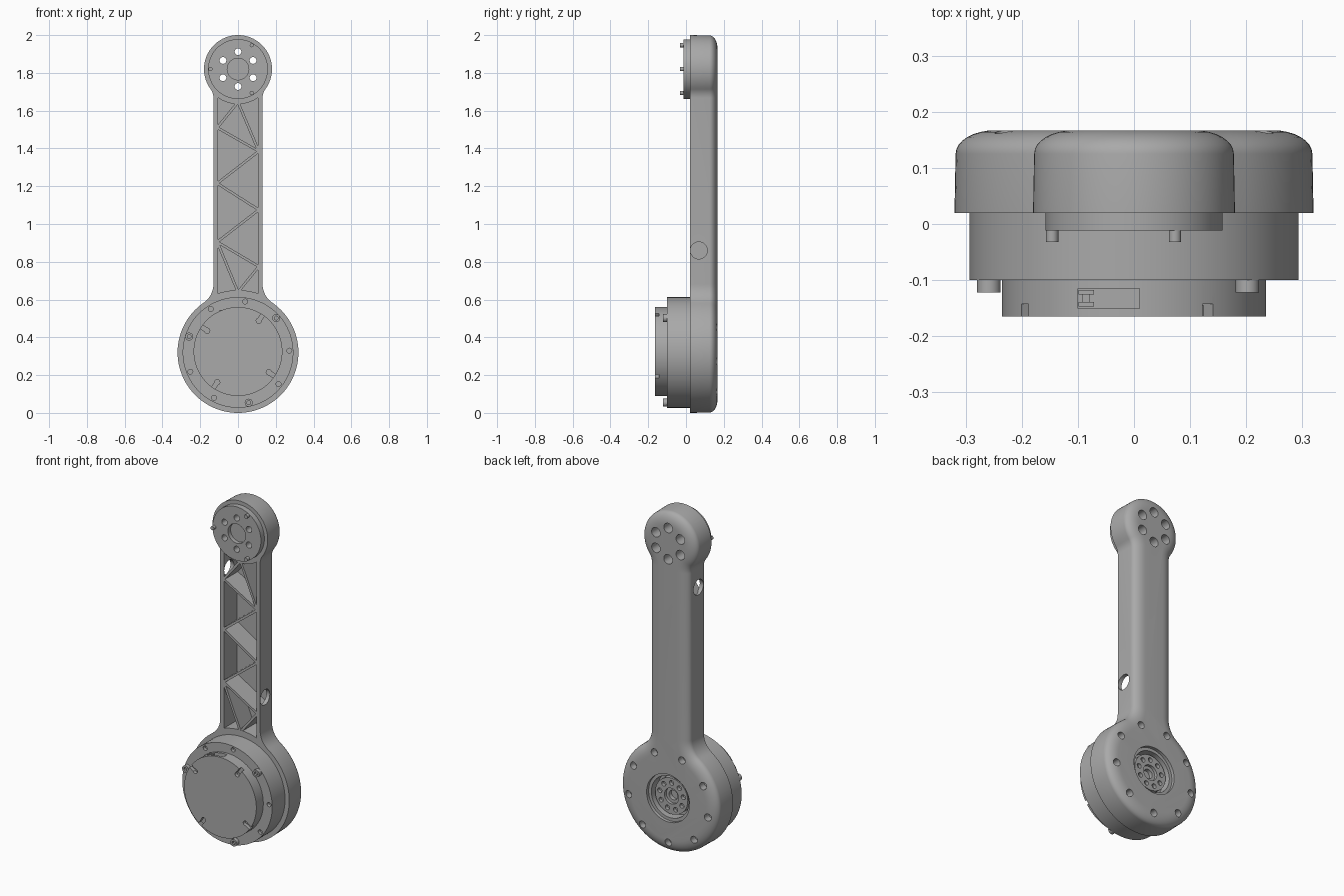
import bpy, bmesh
from math import sin, cos, pi, radians, sqrt, atan2, asin
from mathutils import Matrix, Vector

old = bpy.data.objects.get("Cube")
if old:
    bpy.data.objects.remove(old, do_unlink=True)

grey = bpy.data.materials.new("satin grey")
grey.use_nodes = True
grey.diffuse_color = (0.4, 0.4, 0.4, 1)
grey.node_tree.nodes["Principled BSDF"].inputs["Base Color"].default_value = (0.4, 0.4, 0.4, 1)

BIG, TOP = 0.32, 1.82          # centre heights of the two round ends


def finish(name, bm):
    bmesh.ops.recalc_face_normals(bm, faces=bm.faces)
    mesh = bpy.data.meshes.new(name)
    bm.to_mesh(mesh)
    bm.free()
    mesh.materials.append(grey)
    ob = bpy.data.objects.new(name, mesh)
    bpy.context.collection.objects.link(ob)
    return ob


def add_cyl(bm, x, z, r, y0, y1, seg=24):
    m = Matrix.Translation((x, (y0 + y1) / 2, z)) @ Matrix.Rotation(pi / 2, 4, 'X')
    bmesh.ops.create_cone(bm, cap_ends=True, segments=seg, radius1=r, radius2=r,
                          depth=abs(y1 - y0), matrix=m)


def add_box(bm, centre, size, turn=0):
    m = Matrix.Translation(centre) @ Matrix.Rotation(turn, 4, 'Y') @ Matrix.Diagonal((*size, 1))
    bmesh.ops.create_cube(bm, size=1, matrix=m)


def cyl(name, x, z, r, y0, y1, seg=96):
    bm = bmesh.new()
    add_cyl(bm, x, z, r, y0, y1, seg)
    return finish(name, bm)


def loft(name, rings):
    """Skin a list of (outline, y) sections and cap both ends."""
    bm = bmesh.new()
    loops = [[bm.verts.new((x, y, z)) for x, z in pts] for pts, y in rings]
    n = len(loops[0])
    for a, b in zip(loops, loops[1:]):
        for i in range(n):
            j = (i + 1) % n
            bm.faces.new((a[i], a[j], b[j], b[i]))
    bm.faces.new(loops[0])
    bm.faces.new(loops[-1])
    return finish(name, bm)


def ring(z, r, count, start=0.0):
    step = 2 * pi / count
    return [(r * cos(radians(start) + i * step), z + r * sin(radians(start) + i * step))
            for i in range(count)]


def activate(ob):
    bpy.ops.object.select_all(action='DESELECT')
    bpy.context.view_layer.objects.active = ob
    ob.select_set(True)


def cut(ob, cutter):
    cutter.hide_render = True
    mod = ob.modifiers.new("cut", 'BOOLEAN')
    mod.operation, mod.solver, mod.object = 'DIFFERENCE', 'EXACT', cutter
    activate(ob)
    bpy.ops.object.modifier_apply(modifier=mod.name)
    bpy.data.objects.remove(cutter, do_unlink=True)


def cut_holes(ob, points, r, y0, y1, seg=24):
    bm = bmesh.new()
    for x, z in points:
        add_cyl(bm, x, z, r, y0, y1, seg)
    cut(ob, finish("hole_cutter", bm))


def arc(cx, cz, r, a0, a1, n):
    return [(cx + r * cos(a0 + (a1 - a0) * i / n), cz + r * sin(a0 + (a1 - a0) * i / n))
            for i in range(n + 1)]


def arm_outline(d):
    """Two round ends joined by a straight bar with fillets, inset by d."""
    rb, rt, w, fb, ft = BIG - d, 0.18 - d, 0.13 - d, 0.12 + d, 0.08 + d
    xb, xt = w + fb, w + ft
    hb, ht = sqrt((rb + fb) ** 2 - xb ** 2), sqrt((rt + ft) ** 2 - xt ** 2)
    ab, at = atan2(hb, xb), atan2(ht, xt)
    half = arc(0, BIG, rb, -pi / 2, ab, 40)
    half += arc(xb, BIG + hb, fb, pi + ab, pi, 10)
    half += arc(xt, TOP - ht, ft, pi, pi - at, 10)
    half += arc(0, TOP, rt, -at, pi / 2, 30)
    return half + [(-x, z) for x, z in half[-2:0:-1]]


# Arm shell with a soft back edge
sections = [(arm_outline(0), 0.02), (arm_outline(0.002), 0.125)]
for i in range(1, 9):
    t = pi / 2 * i / 8
    sections.append((arm_outline(0.002 + 0.07 * (1 - cos(t))), 0.125 + 0.042 * sin(t)))
arm = loft("arm_shell", sections)

# Front cavity between the two round ends
CW, RT, RB = 0.106, 0.185, 0.33
at, ab = asin(CW / RT), asin(CW / RB)
pocket = arc(0, TOP, RT, -pi / 2 - at, -pi / 2 + at, 12)
pocket += arc(0, BIG, RB, pi / 2 - ab, pi / 2 + ab, 12)
cut(arm, loft("pocket_cutter", [(pocket, -0.05), (pocket, 0.14)]))

# Cable holes, one in each side wall
bm = bmesh.new()
for x, z in ((0.13, 0.86), (-0.13, 1.56)):
    m = Matrix.Translation((x, 0.068, z)) @ Matrix.Rotation(pi / 2, 4, 'Y')
    bmesh.ops.create_cone(bm, cap_ends=True, segments=32, radius1=0.045, radius2=0.045,
                          depth=0.1, matrix=m)
cut(arm, finish("cable_hole_cutter", bm))

# Back recess, screw holes and joint holes
cut_holes(arm, [(0, BIG)], 0.14, 0.148, 0.3, 64)
cut_holes(arm, [(0, BIG)], 0.122, 0.09, 0.3, 64)
cut_holes(arm, ring(BIG, 0.262, 9, 30), 0.021, 0.125, 0.3)
joint_holes = ring(TOP, 0.092, 6, 90)
cut_holes(arm, joint_holes, 0.018, -0.1, 0.3)
cut_holes(arm, joint_holes, 0.028, 0.06, 0.3)

# Zigzag ribs inside the cavity
L, R = -0.11, 0.11
path = [(0, 1.645), (L, 1.51), (R, 1.385), (L, 1.215), (R, 1.075), (L, 0.905), (R, 0.775), (0, 0.64)]
pairs = list(zip(path, path[1:])) + [((0, 1.645), (R, 1.385)), ((L, 0.905), (0, 0.64))]
bm = bmesh.new()
for (x0, z0), (x1, z1) in pairs:
    dx, dz = x1 - x0, z1 - z0
    add_box(bm, ((x0 + x1) / 2, 0.082, (z0 + z1) / 2), (sqrt(dx * dx + dz * dz), 0.122, 0.014),
            -atan2(dz, dx))
ribs = finish("arm_ribs", bm)

# Output hub in the back recess
hub = cyl("output_hub", 0, BIG, 0.106, 0.08, 0.135)
cut_holes(hub, [(0, BIG)], 0.046, 0.118, 0.3, 40)
cut_holes(hub, [(0, BIG)], 0.028, 0.095, 0.3, 40)
cut_holes(hub, ring(BIG, 0.078, 9, 10), 0.014, 0.115, 0.3, 20)

# Motor housing with screws and screw holes
housing = cyl("motor_housing", 0, BIG, 0.293, -0.1, 0.025, 128)
bolts = ring(BIG, 0.272, 9, 2)
cut_holes(housing, [p for i, p in enumerate(bolts) if i % 3 != 1], 0.013, -0.2, -0.08, 20)
bm = bmesh.new()
for x, z in bolts[1::3]:
    add_cyl(bm, x, z, 0.021, -0.122, -0.09)
screws = finish("housing_screws", bm)
cut_holes(screws, bolts[1::3], 0.011, -0.2, -0.11, 6)

# Motor cap with clip slots and a connector opening
cap = cyl("motor_cap", 0, BIG + 0.005, 0.235, -0.165, -0.09, 128)
for k in range(4):
    a = radians(56 + 90 * k)
    bm = bmesh.new()
    add_box(bm, (0.225 * cos(a), -0.164, BIG + 0.005 + 0.225 * sin(a)), (0.06, 0.042, 0.022), -a)
    cut(cap, finish("slot_cutter", bm))
    cut_holes(cap, [(0.197 * cos(a), BIG + 0.005 + 0.197 * sin(a))], 0.014, -0.2, -0.145, 20)
bm = bmesh.new()
add_box(bm, (-0.045, -0.133, 0.56), (0.11, 0.036, 0.09))
cut(cap, finish("connector_cutter", bm))
bm = bmesh.new()
for y in (-0.143, -0.122):
    add_box(bm, (-0.085, y, 0.525), (0.028, 0.008, 0.04))
add_box(bm, (-0.085, -0.132, 0.52), (0.014, 0.024, 0.04))
connector = finish("cable_connector", bm)

# Joint disc at the top with locating pins
disc = cyl("joint_disc", 0, TOP, 0.158, -0.012, 0.025)
cut_holes(disc, joint_holes, 0.018, -0.1, 0.3)
cut_holes(disc, [(0, TOP)], 0.057, -0.1, 0.012, 48)
bm = bmesh.new()
for x, z in ring(TOP, 0.146, 3, 60):
    add_cyl(bm, x, z, 0.011, -0.032, 0.0)
pins = finish("locating_pins", bm)

for ob in (arm, ribs, hub, housing, screws, cap, connector, disc, pins):
    activate(ob)
    bpy.ops.object.shade_smooth_by_angle(angle=radians(30))
